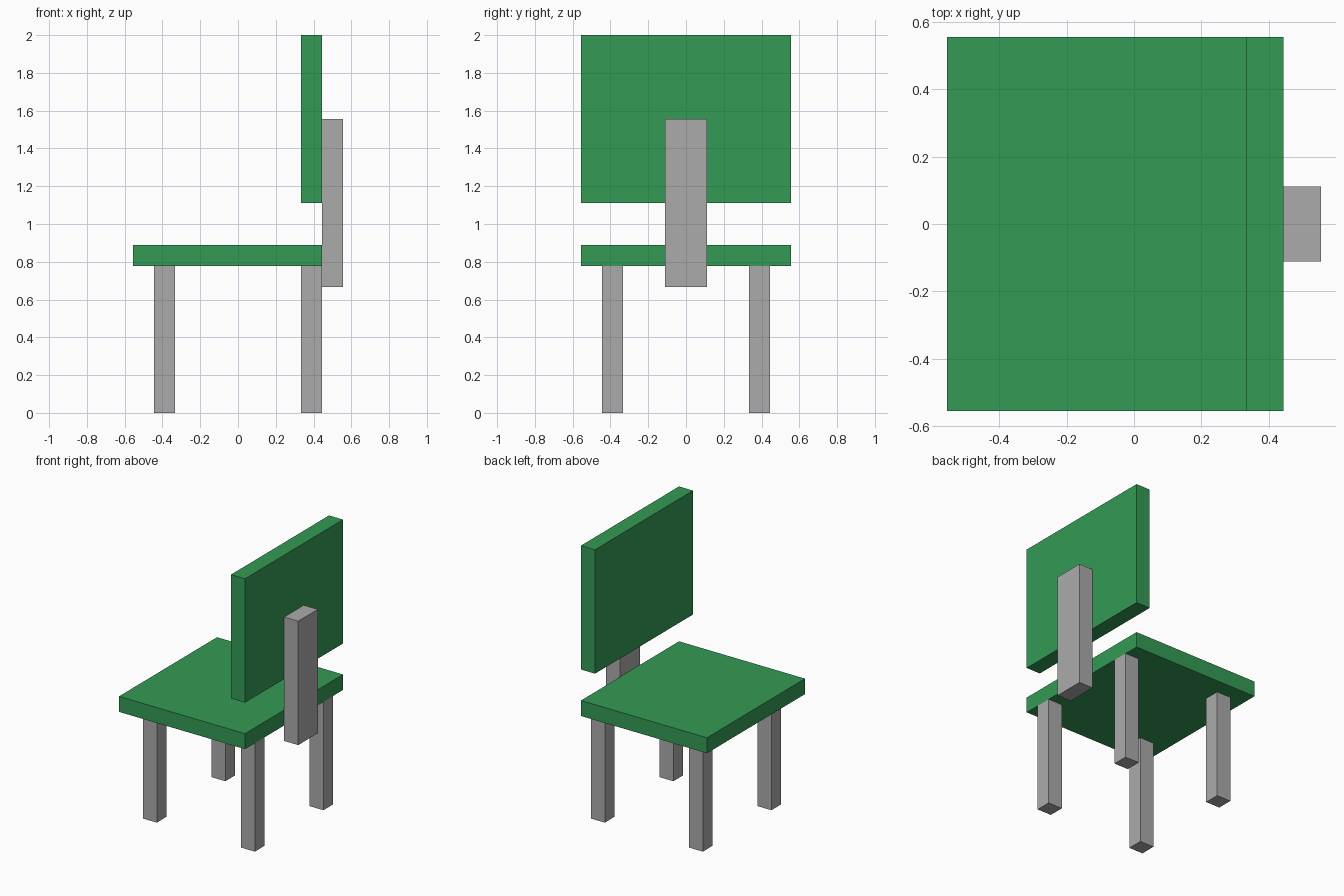
import bpy

if "Cube" in bpy.data.objects:
    bpy.data.objects.remove(bpy.data.objects["Cube"])

U = 1 / 9  # the chair sits on a grid of ninths


def material(name, rgb):
    mat = bpy.data.materials.new(name)
    mat.diffuse_color = (*rgb, 1)
    mat.use_nodes = True
    mat.node_tree.nodes["Principled BSDF"].inputs["Base Color"].default_value = mat.diffuse_color
    return mat


green = material("green", (0.034, 0.323, 0.091))
grey = material("grey", (0.402, 0.407, 0.402))


def box(name, low, high, mat):
    """Box between two corners given in grid units."""
    centre = [(a + b) / 2 * U for a, b in zip(low, high)]
    bpy.ops.mesh.primitive_cube_add(size=1, location=centre)
    obj = bpy.context.object
    obj.name = name
    obj.scale = [(b - a) * U for a, b in zip(low, high)]
    bpy.ops.object.transform_apply(location=False, rotation=False, scale=True)
    obj.data.materials.append(mat)
    return obj


# Seat and backrest panels
box("seat", (-5, -5, 7), (4, 5, 8), green)
box("backrest", (3, -5, 10), (4, 5, 18), green)

# Upright joining the backrest to the seat
box("back_support", (4, -1, 6), (5, 1, 14), grey)

# Four square legs; the seat faces -x
for end, x in (("front", -4), ("rear", 3)):
    for side, y in (("left", -4), ("right", 3)):
        box(f"{end}_{side}_leg", (x, y, 0), (x + 1, y + 1, 7), grey)
